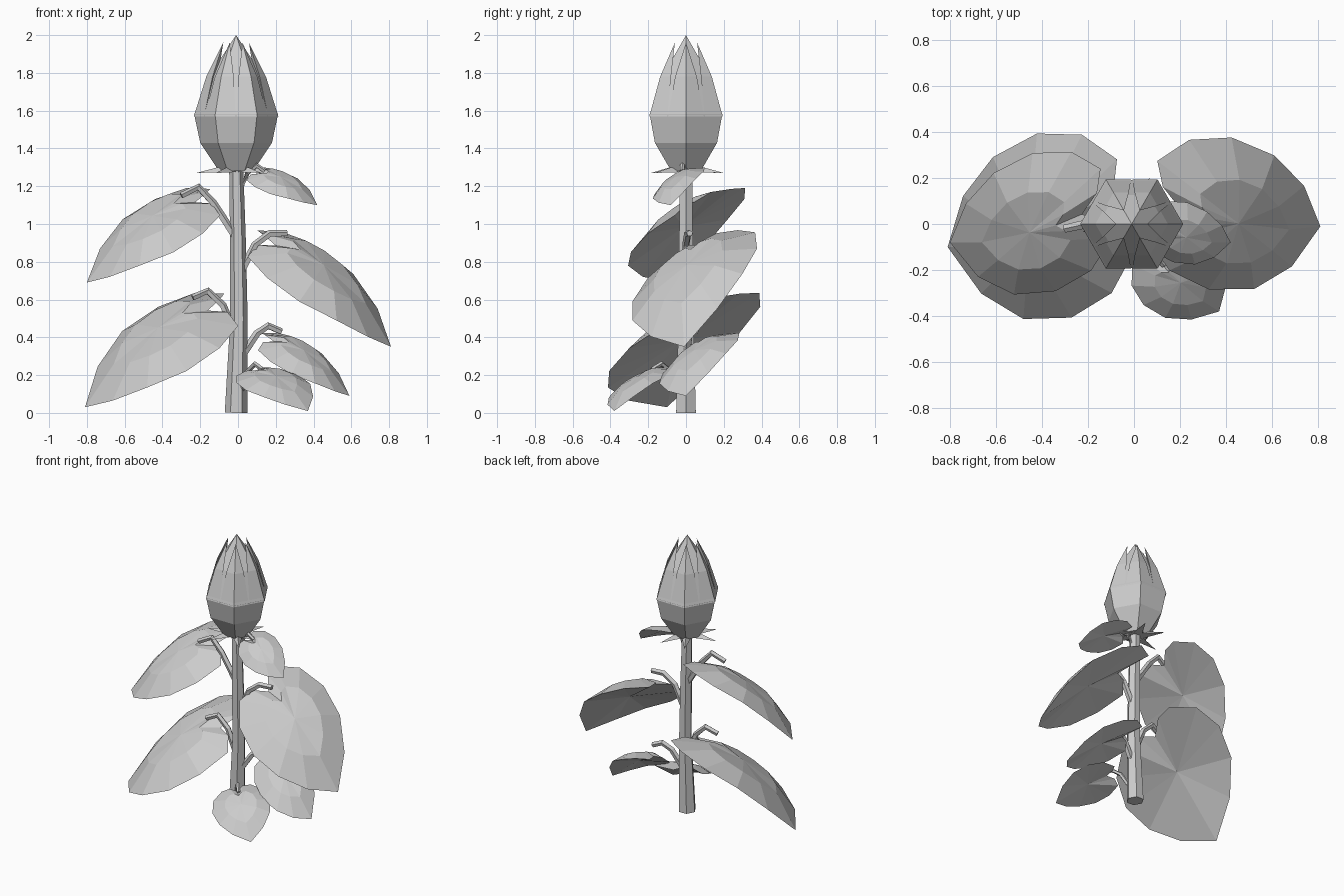
import bpy, bmesh, math
from mathutils import Vector

cube = bpy.data.objects.get("Cube")
if cube:
    bpy.data.objects.remove(cube, do_unlink=True)

mat = bpy.data.materials.new("plain_grey")
mat.use_nodes = True
GREY = (0.6, 0.6, 0.6, 1)
mat.diffuse_color = GREY
mat.node_tree.nodes["Principled BSDF"].inputs["Base Color"].default_value = GREY


def finish(name, bm):
    bmesh.ops.recalc_face_normals(bm, faces=bm.faces)
    mesh = bpy.data.meshes.new(name)
    bm.to_mesh(mesh)
    bm.free()
    mesh.materials.append(mat)
    ob = bpy.data.objects.new(name, mesh)
    bpy.context.collection.objects.link(ob)
    return ob


def ring(bm, centre, radius, sides, ax=Vector((1, 0, 0)), ay=Vector((0, 1, 0))):
    return [bm.verts.new(centre + radius * (math.cos(a) * ax + math.sin(a) * ay))
            for a in (i * math.tau / sides for i in range(sides))]


def bridge(bm, r0, r1):
    n = len(r0)
    for i in range(n):
        j = (i + 1) % n
        bm.faces.new((r0[i], r0[j], r1[j], r1[i]))


def fan(bm, loop, apex):
    n = len(loop)
    for i in range(n):
        bm.faces.new((loop[i], loop[(i + 1) % n], apex))


def tube(name, path, radii, sides):
    """Faceted tube following a path."""
    bm = bmesh.new()
    pts = [Vector(p) for p in path]
    rings = []
    for i, p in enumerate(pts):
        d = (pts[min(i + 1, len(pts) - 1)] - pts[max(i - 1, 0)]).normalized()
        ay = d.cross(Vector((1, 0, 0)) if abs(d.z) > 0.9 else Vector((0, 0, 1))).normalized()
        rings.append(ring(bm, p, radii[i], sides, ay.cross(d), ay))
    for a, b in zip(rings, rings[1:]):
        bridge(bm, a, b)
    bm.faces.new(rings[0])
    bm.faces.new(rings[-1])
    return finish(name, bm)


# Half of the heart outline: along the leaf, across it, and lift off its plane
HEART = [(0.0, 0.22, 0.03), (-0.02, 0.5, -0.02), (0.13, 0.86, 0.01), (0.36, 1.0, 0.04),
         (0.61, 0.88, 0.07), (0.83, 0.53, 0.05)]
NOTCH, TIP = (0.1, 0, 0.06), (1, 0, 0)


def leaf(name, base, tip, side):
    """Domed heart leaf with a shallow underside."""
    base, tip, side = Vector(base), Vector(tip), Vector(side)
    axis = tip - base
    normal = axis.cross(side).normalized()
    if normal.z < 0:
        normal.negate()
    size = axis.length
    bm = bmesh.new()

    def vert(u, v, w):
        return bm.verts.new(base + axis * u + side * v + normal * w * size)

    outline = [NOTCH] + HEART + [TIP] + [(u, -v, w) for u, v, w in reversed(HEART)]
    rim = [vert(*p) for p in outline]
    mid = [vert(0.4 + (u - 0.4) * 0.55, v * 0.55, 0.12 + w * 0.3) for u, v, w in outline]
    bridge(bm, rim, mid)
    fan(bm, mid, vert(0.4, 0, 0.15))
    fan(bm, rim, vert(0.42, 0, 0.07))
    return finish(name, bm)


# Stem
tube("stem", [(-0.01, 0, 0), (0.005, 0, 0.5), (0, 0, 0.9), (-0.01, 0, 1.32)],
     [0.06, 0.046, 0.042, 0.037], 6)

# Leaves: base, tip, half width
leaf("lower_right_leaf", (-0.06, 0.07, 0.55), (-0.81, -0.1, 0.03), (-0.075, 0.4, 0.17))
leaf("upper_right_leaf", (-0.14, 0.08, 1.12), (-0.8, -0.08, 0.69), (-0.05, 0.3, 0.14))
leaf("middle_left_leaf", (0.1, 0.1, 0.9), (0.81, -0.01, 0.35), (0.05, 0.33, 0.14))
leaf("lower_left_leaf", (0.13, 0.13, 0.38), (0.59, 0, 0.09), (0.02, 0.2, 0.09))
leaf("bottom_front_leaf", (0.07, -0.12, 0.22), (0.37, -0.38, 0.01), (0.14, 0.13, 0.04))
leaf("top_left_leaf", (0.07, 0.0, 1.265), (0.42, -0.08, 1.1), (0.03, 0.13, 0.06))

# Leaf stalks arching out of the stem onto each leaf
STALKS = {
    "lower_right": [(-0.01, 0, 0.4), (-0.08, 0, 0.57), (-0.16, 0, 0.645), (-0.24, -0.02, 0.61)],
    "upper_right": [(-0.02, 0, 0.94), (-0.13, 0, 1.11), (-0.21, 0, 1.195), (-0.3, -0.02, 1.15)],
    "middle_left": [(0.02, 0, 0.75), (0.09, 0, 0.89), (0.17, 0.01, 0.95), (0.26, 0.02, 0.95)],
    "lower_left": [(0.02, 0, 0.3), (0.1, 0.02, 0.42), (0.16, 0.04, 0.46), (0.23, 0.05, 0.43)],
    "bottom_front": [(0.01, -0.02, 0.1), (0.05, -0.08, 0.22), (0.09, -0.13, 0.26), (0.13, -0.18, 0.23)],
    "top_left": [(0.01, 0, 1.17), (0.05, 0, 1.27), (0.1, -0.02, 1.31), (0.14, -0.02, 1.28)],
}
for label, path in STALKS.items():
    k = 0.7 if label in ("bottom_front", "top_left") else 1
    tube(label + "_stalk", path, [0.022 * k, 0.02 * k, 0.02 * k, 0.018 * k], 5)

# Bud: six-sided cup closed by an inner cone
C = Vector((-0.01, 0, 0))
UP = Vector((0, 0, 1))
bm = bmesh.new()
cup = [ring(bm, C + UP * z, r, 6)
       for z, r in ((1.28, 0.09), (1.43, 0.19), (1.58, 0.222), (1.78, 0.145))]
for a, b in zip(cup, cup[1:]):
    bridge(bm, a, b)
bm.faces.new(cup[0])
fan(bm, cup[-1], bm.verts.new(C + UP * 2.0))
finish("bud", bm)


def polar(angle, radius, z):
    return C + Vector((math.cos(angle) * radius, math.sin(angle) * radius, z))


# Pointed outer petals folded over each corner of the bud
bm = bmesh.new()
for i in range(6):
    a = i * math.tau / 6
    rows = []
    for z, r, spread in ((1.57, 0.224, 0.51), (1.78, 0.158, 0.43)):
        edge = r * math.cos(math.pi / 6) / math.cos(math.pi / 6 - spread)
        rows.append([bm.verts.new(polar(a + s * spread, r if s == 0 else edge, z))
                     for s in (-1, 0, 1)])
    tip = bm.verts.new(polar(a, 0.068, 1.96))
    root = bm.verts.new(polar(a, 0.1, 1.76))
    low, high = rows
    for k in (0, 1):
        bm.faces.new((low[k], low[k + 1], high[k + 1], high[k]))
        bm.faces.new((high[k], high[k + 1], tip))
    bm.faces.new((high[0], tip, root))
    bm.faces.new((tip, high[2], root))
    bm.faces.new((low[0], high[0], root))
    bm.faces.new((high[2], low[2], root))
finish("petals", bm)

# Star of thin sepals under the bud
bm = bmesh.new()
for i in range(6):
    a = i * math.tau / 6 + math.pi / 6 * (i % 2) * 0.3
    base = [bm.verts.new(polar(a + da, 0.06, z))
            for da, z in ((-0.55, 1.275), (0.55, 1.275), (0, 1.31))]
    tip = bm.verts.new(polar(a, 0.215, 1.27))
    fan(bm, base, tip)
    bm.faces.new(base)
finish("sepals", bm)
